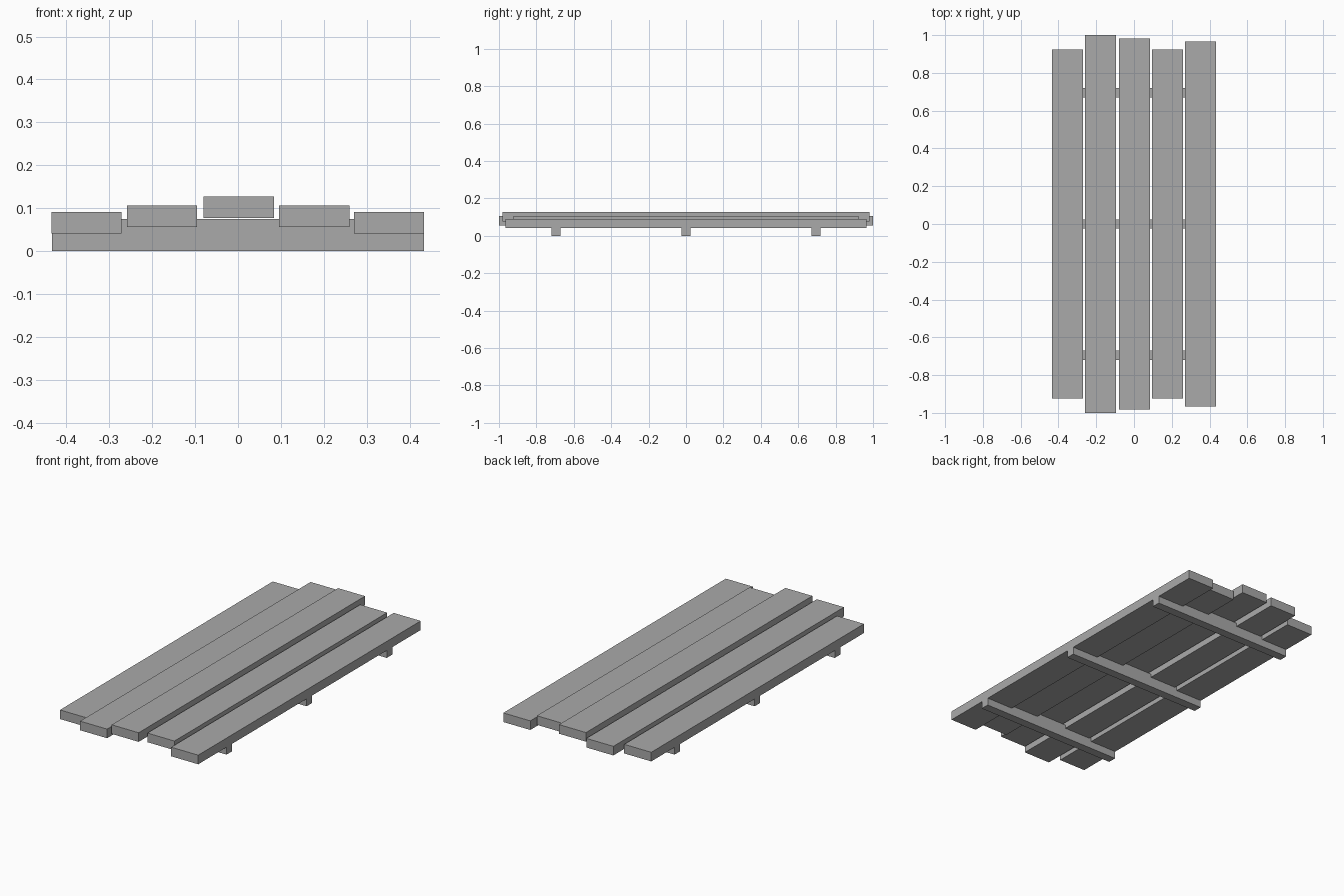
import bpy

cube = bpy.data.objects.get("Cube")
if cube:
    bpy.data.objects.remove(cube, do_unlink=True)

# Single grey material
grey = bpy.data.materials.new("plain grey")
grey.use_nodes = True
colour = (0.4, 0.4, 0.4, 1)
grey.diffuse_color = colour
grey.node_tree.nodes["Principled BSDF"].inputs["Base Color"].default_value = colour


def board(name, centre, size):
    bpy.ops.mesh.primitive_cube_add(size=1, location=centre)
    obj = bpy.context.object
    obj.name = name
    obj.scale = size
    bpy.ops.object.transform_apply(location=False, rotation=False, scale=True)
    obj.data.materials.append(grey)
    return obj


# Long planks: name, centre x, length, underside height
PLANK_WIDTH, PLANK_THICK = 0.164, 0.05
planks = [
    ("outer_right_plank", -0.353, 1.846, 0.041),
    ("inner_right_plank", -0.177, 2.0, 0.056),
    ("middle_plank", 0.002, 1.964, 0.077),
    ("inner_left_plank", 0.178, 1.846, 0.056),
    ("outer_left_plank", 0.352, 1.93, 0.041),
]
for name, x, length, bottom in planks:
    board(name, (x, 0, bottom + PLANK_THICK / 2), (PLANK_WIDTH, length, PLANK_THICK))

# Cross beams underneath, slotted into the lower planks
BEAM_HEIGHT = 0.075
for name, y in (("front_beam", -0.695), ("middle_beam", 0), ("back_beam", 0.695)):
    board(name, (0, y, BEAM_HEIGHT / 2), (0.868, 0.048, BEAM_HEIGHT))
